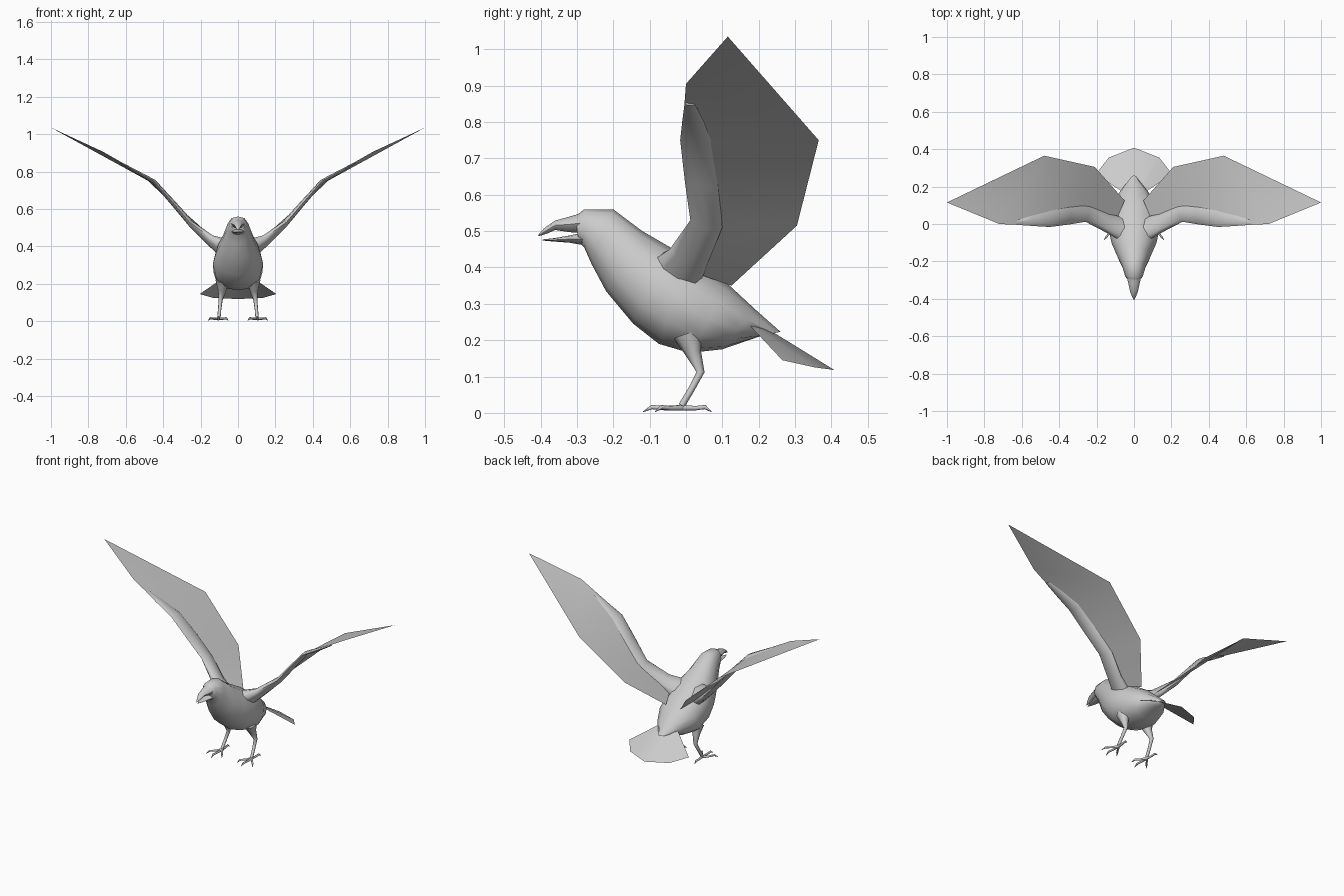
import bpy
import math
from mathutils import Vector

cube = bpy.data.objects.get("Cube")
if cube:
    bpy.data.objects.remove(cube, do_unlink=True)

grey = bpy.data.materials.new("plumage grey")
grey.use_nodes = True
COLOUR = (0.6, 0.6, 0.6, 1)
grey.diffuse_color = COLOUR
grey.node_tree.nodes["Principled BSDF"].inputs["Base Color"].default_value = COLOUR


def build(name, verts, faces, mirror=False, angle=50):
    mesh = bpy.data.meshes.new(name)
    mesh.from_pydata([tuple(v) for v in verts], [], faces)
    mesh.materials.append(grey)
    obj = bpy.data.objects.new(name, mesh)
    bpy.context.collection.objects.link(obj)
    bpy.ops.object.select_all(action='DESELECT')
    obj.select_set(True)
    bpy.context.view_layer.objects.active = obj
    bpy.ops.object.mode_set(mode='EDIT')
    bpy.ops.mesh.select_all(action='SELECT')
    bpy.ops.mesh.normals_make_consistent(inside=False)
    bpy.ops.object.mode_set(mode='OBJECT')
    bpy.ops.object.shade_smooth_by_angle(angle=math.radians(angle))
    if mirror:
        obj.modifiers.new("Mirror", 'MIRROR').use_mirror_merge = False
    return obj


def loft(name, rings, mirror=False, angle=50):
    """Skin a list of equal-sized rings and cap both ends."""
    n = len(rings[0])
    verts = [p for ring in rings for p in ring]
    faces = [(r * n + i, r * n + (i + 1) % n, (r + 1) * n + (i + 1) % n, (r + 1) * n + i)
             for r in range(len(rings) - 1) for i in range(n)]
    faces += [tuple(range(n)), tuple(range(len(verts) - n, len(verts)))]
    return build(name, verts, faces, mirror, angle)


def oval(a, b, side, n=12, power=1.0):
    """Ring whose one axis runs from a to b, with half-width vector side."""
    a, b, side = Vector(a), Vector(b), Vector(side)
    ring = []
    for i in range(n):
        t = math.tau * i / n
        s = math.copysign(abs(math.sin(t)) ** power, math.sin(t))
        ring.append((a + b) / 2 + (a - b) / 2 * math.cos(t) + side * s)
    return ring


def profile(name, sections, n=12, power=1.0, angle=50):
    """Centred loft; each section is top y, z, bottom y, z and half width."""
    return loft(name, [oval((0, ty, tz), (0, by, bz), (w, 0, 0), n, power)
                       for ty, tz, by, bz, w in sections], angle=angle)


def limb(name, path, n=6):
    """Mirrored tapering tube; path is a list of (point, radius)."""
    rings = []
    for i, (p, r) in enumerate(path):
        d = Vector(path[min(i + 1, len(path) - 1)][0]) - Vector(path[max(i - 1, 0)][0])
        d.normalize()
        ref = Vector((1, 0, 0)) if abs(d.x) < 0.8 else Vector((0, 0, 1))
        u = d.cross(ref).normalized() * r
        v = d.cross(u).normalized() * r
        rings.append(oval(Vector(p) + u, Vector(p) - u, v, n))
    return loft(name, rings, True, 70)


# Head and body
profile("body", [
    (-0.305, 0.54, -0.295, 0.47, 0.032),
    (-0.28, 0.56, -0.28, 0.455, 0.047),
    (-0.20, 0.56, -0.26, 0.41, 0.062),
    (-0.12, 0.50, -0.22, 0.335, 0.09),
    (-0.06, 0.465, -0.145, 0.245, 0.12),
    (0.01, 0.425, -0.075, 0.19, 0.135),
    (0.12, 0.35, 0.01, 0.165, 0.13),
    (0.19, 0.285, 0.10, 0.175, 0.09),
    (0.26, 0.223, 0.20, 0.21, 0.02)], power=0.85)

# Open beak
profile("upper_beak", [
    (-0.285, 0.55, -0.285, 0.495, 0.038),
    (-0.32, 0.54, -0.32, 0.497, 0.03),
    (-0.36, 0.529, -0.36, 0.503, 0.021),
    (-0.39, 0.508, -0.382, 0.493, 0.012),
    (-0.407, 0.489, -0.405, 0.486, 0.002)], n=8)
profile("lower_beak", [
    (-0.285, 0.495, -0.285, 0.462, 0.034),
    (-0.32, 0.488, -0.32, 0.468, 0.025),
    (-0.36, 0.481, -0.36, 0.471, 0.016),
    (-0.395, 0.477, -0.395, 0.474, 0.002)], n=8)

# Flight feathers: one thin folded sheet per wing
build("wing_feathers", [
    (0.10, 0.01, 0.39), (0.05, 0.125, 0.35),
    (0.24, 0.06, 0.515), (0.21, 0.305, 0.515),
    (0.45, -0.012, 0.75), (0.48, 0.365, 0.75),
    (0.72, 0.0, 0.905), (1.0, 0.115, 1.035)],
    [(0, 1, 3, 2), (2, 3, 5, 4), (4, 5, 6), (6, 5, 7)], True, 60)

# Fleshy wing arms: leading edge, trailing edge, half thickness
arm = [((0.07, -0.09, 0.42), (0.07, 0.04, 0.36), 0.05),
       ((0.15, -0.045, 0.45), (0.14, 0.06, 0.41), 0.028),
       ((0.26, 0.012, 0.53), (0.24, 0.10, 0.51), 0.017),
       ((0.35, -0.003, 0.635), (0.345, 0.09, 0.63), 0.014),
       ((0.45, -0.016, 0.75), (0.45, 0.07, 0.745), 0.011),
       ((0.55, -0.01, 0.805), (0.55, 0.05, 0.80), 0.009),
       ((0.63, -0.004, 0.85), (0.63, 0.025, 0.848), 0.004)]
loft("wing_arm", [oval(a, b, (-0.7 * t, 0, 0.7 * t), 8) for a, b, t in arm], True, 70)

# Fanned tail
fan = [(0.205, 0.265, 0.145), (0.135, 0.355, 0.125), (0, 0.408, 0.118),
       (-0.135, 0.355, 0.125), (-0.205, 0.265, 0.145)]
root = [(0.035, 0.155, 0.262), (0, 0.165, 0.268), (-0.035, 0.155, 0.262)]
build("tail_fan", fan + root,
      [(0, 1, 5), (1, 2, 6, 5), (2, 3, 7, 6), (3, 4, 7)], angle=60)

# Legs
limb("leg", [((0.08, 0.005, 0.215), 0.04), ((0.085, 0.02, 0.165), 0.022),
             ((0.093, 0.04, 0.112), 0.011), ((0.098, 0.015, 0.065), 0.009),
             ((0.102, -0.012, 0.02), 0.009)], 8)

# Toes with curved claws
for label, x, y in (("outer", 0.16, -0.085), ("middle", 0.103, -0.118),
                    ("inner", 0.052, -0.085), ("hind", 0.108, 0.07)):
    heel, tip = Vector((0.102, -0.01, 0.014)), Vector((x, y, 0.003))
    mid = heel.lerp(tip, 0.45)
    claw = heel.lerp(tip, 0.78)
    mid.z, claw.z = 0.013, 0.016
    limb(label + "_toe", [(heel, 0.008), (mid, 0.006), (claw, 0.006), (tip, 0.001)])
